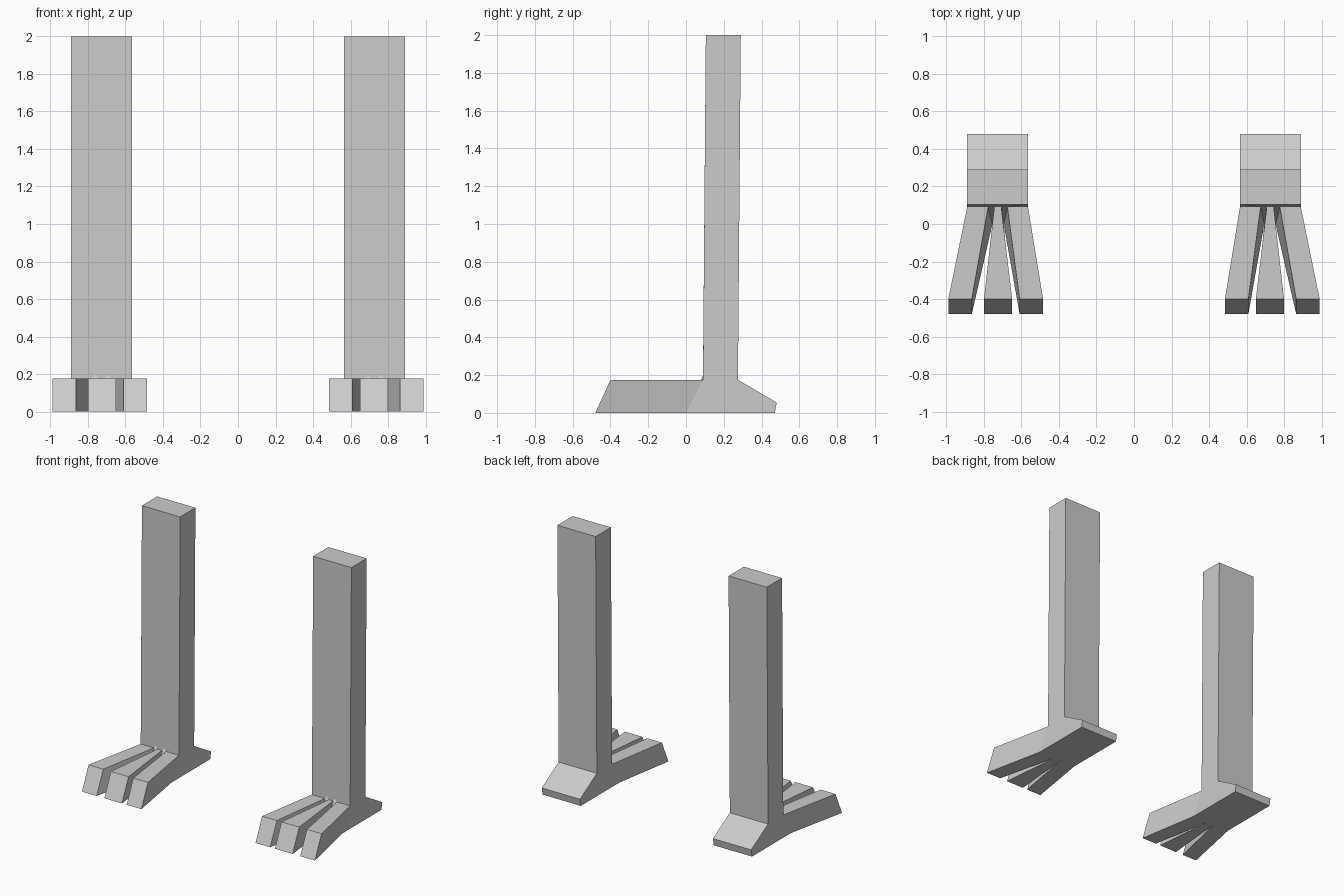
import bpy, bmesh

if "Cube" in bpy.data.objects:
    bpy.data.objects.remove(bpy.data.objects["Cube"])

ANKLE, TOP = 0.175, 2.0
X0, X1 = 0.565, 0.89          # leg width
Y_FRONT, Y_TOE_TOP, Y_TOE_TIP = 0.09, -0.40, -0.48

# per toe: (left, right) x at tip, at root top, at root bottom
TOES = [((0.485, 0.61), (X0, 0.675), (X0, 0.695)),
        ((0.65, 0.80), (0.708, 0.745), (0.695, 0.755)),
        ((0.865, 0.99), (0.778, X1), (0.755, X1))]


def build_leg(name, side):
    bm = bmesh.new()

    def face(*pts):
        bm.faces.new([bm.verts.new((side * x, y, z)) for x, y, z in pts])

    # side walls of foot and shaft
    foot = [(0, 0), (0.47, 0), (0.48, 0.055), (0.275, ANKLE), (Y_FRONT, ANKLE)]
    shaft = [(Y_FRONT, ANKLE), (0.275, ANKLE), (0.29, TOP), (0.105, TOP)]
    for x in (X0, X1):
        for outline in (foot, shaft):
            face(*[(x, y, z) for y, z in outline])

    # heel, shaft back and shaft top
    rear = foot[1:4] + shaft[2:]
    for (ya, za), (yb, zb) in zip(rear, rear[1:]):
        face((X0, ya, za), (X1, ya, za), (X1, yb, zb), (X0, yb, zb))

    # sole between the heel and the toes
    face((X0, 0, 0), (0.695, 0, 0), (0.755, 0, 0), (X1, 0, 0),
         (X1, 0.47, 0), (X0, 0.47, 0))

    # toes, open at the root where they weld to the foot
    front_edge = []
    for i, (tip, top, bot) in enumerate(TOES):
        rt = [(x, Y_FRONT, ANKLE) for x in top]
        rb = [(x, 0, 0) for x in bot]
        tt = [(x, Y_TOE_TOP, ANKLE) for x in tip]
        tb = [(x, Y_TOE_TIP, 0) for x in tip]
        face(rt[0], rt[1], tt[1], tt[0])
        face(rb[0], rb[1], tb[1], tb[0])
        face(tt[0], tt[1], tb[1], tb[0])
        for k in (0, 1):
            face(rt[k], tt[k], tb[k], rb[k])
        front_edge += rt
        # web closing the notch between this toe and the next
        if i < 2:
            nxt = (TOES[i + 1][1][0], Y_FRONT, ANKLE)
            peak = ((top[1] + nxt[0]) / 2, Y_FRONT, ANKLE + 0.022)
            face(rb[1], rt[1], peak, nxt)
            front_edge.append(peak)

    # shaft front
    face(*front_edge, (X1, 0.105, TOP), (X0, 0.105, TOP))

    bmesh.ops.remove_doubles(bm, verts=bm.verts, dist=0.0005)
    bmesh.ops.recalc_face_normals(bm, faces=bm.faces)
    mesh = bpy.data.meshes.new(name)
    bm.to_mesh(mesh)
    bm.free()
    bpy.context.collection.objects.link(bpy.data.objects.new(name, mesh))


build_leg("right_leg", 1)
build_leg("left_leg", -1)
